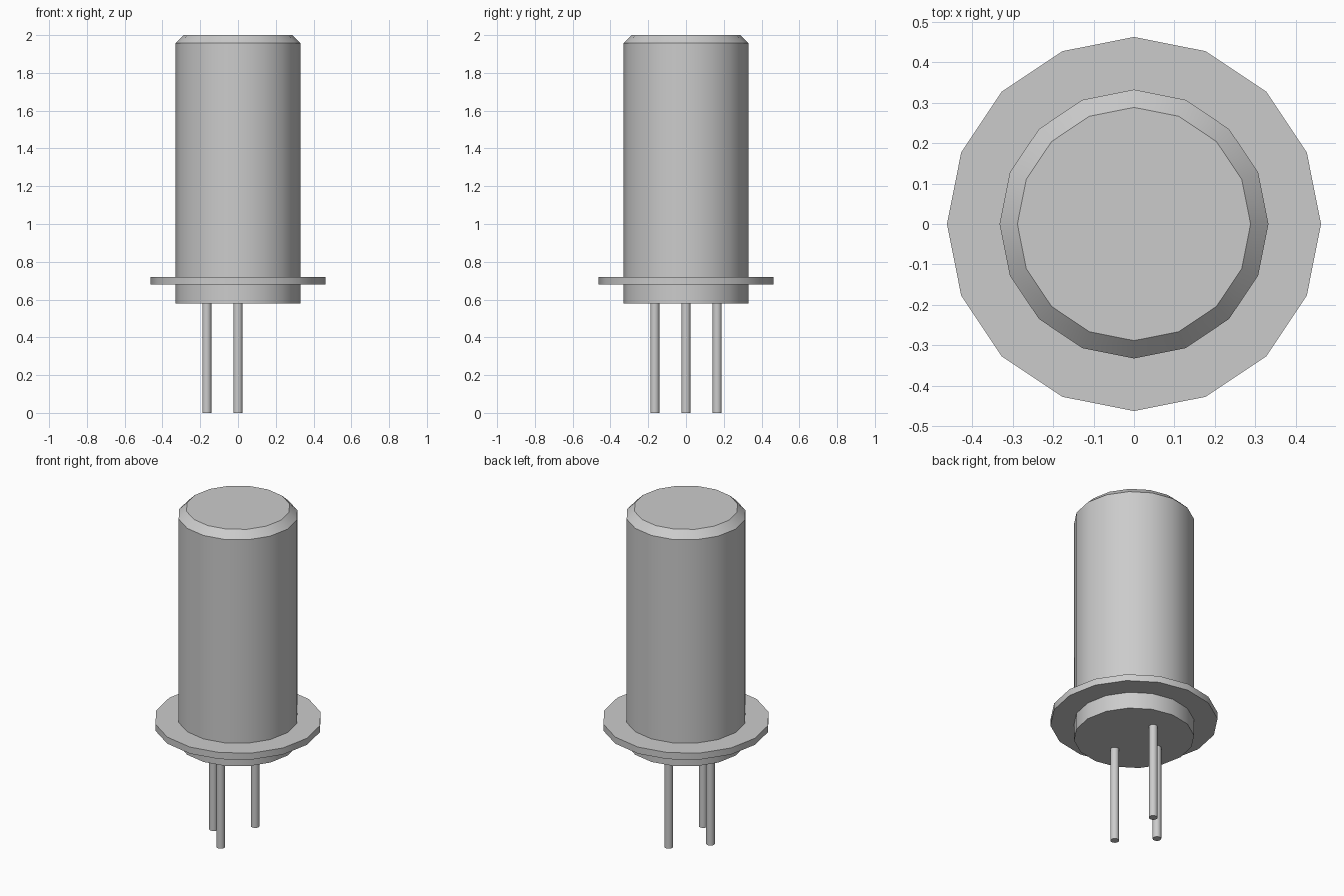
import bpy
import math

cube = bpy.data.objects.get("Cube")
if cube:
    bpy.data.objects.remove(cube, do_unlink=True)

metal = bpy.data.materials.new("grey_metal")
metal.use_nodes = True
grey = (0.6, 0.6, 0.6, 1)
metal.diffuse_color = grey
metal.node_tree.nodes["Principled BSDF"].inputs["Base Color"].default_value = grey


def lathe(name, profile, sides, x=0, y=0):
    """Closed solid of revolution from (radius, height) pairs, bottom to top."""
    verts, faces = [], []
    for r, z in profile:
        for i in range(sides):
            a = math.tau * i / sides
            verts.append((r * math.cos(a), r * math.sin(a), z))
    for k in range(len(profile) - 1):
        for i in range(sides):
            j = (i + 1) % sides
            low, high = k * sides, (k + 1) * sides
            faces.append((low + i, low + j, high + j, high + i))
    faces.append(tuple(reversed(range(sides))))
    faces.append(tuple(range(len(verts) - sides, len(verts))))
    mesh = bpy.data.meshes.new(name)
    mesh.from_pydata(verts, [], faces)
    mesh.materials.append(metal)
    obj = bpy.data.objects.new(name, mesh)
    obj.location = (x, y, 0)
    bpy.context.collection.objects.link(obj)
    bpy.ops.object.select_all(action='DESELECT')
    obj.select_set(True)
    bpy.context.view_layer.objects.active = obj
    bpy.ops.object.shade_smooth_by_angle(angle=math.radians(30))
    return obj


# Can with chamfered top and a flange in one continuous profile
body_r, flange_r = 0.332, 0.462
lathe("can_with_flange", [
    (body_r, 0.58), (body_r, 0.68), (flange_r, 0.68), (flange_r, 0.72),
    (body_r, 0.72), (body_r, 1.957), (0.288, 2.0)], 16)

# Three lead pins below the can
pin_offset = 0.165
for name, x, y in (("front_pin", 0, -1), ("back_pin", 0, 1), ("right_pin", -1, 0)):
    lathe(name, [(0.024, 0), (0.024, 0.58)], 16, x * pin_offset, y * pin_offset)
